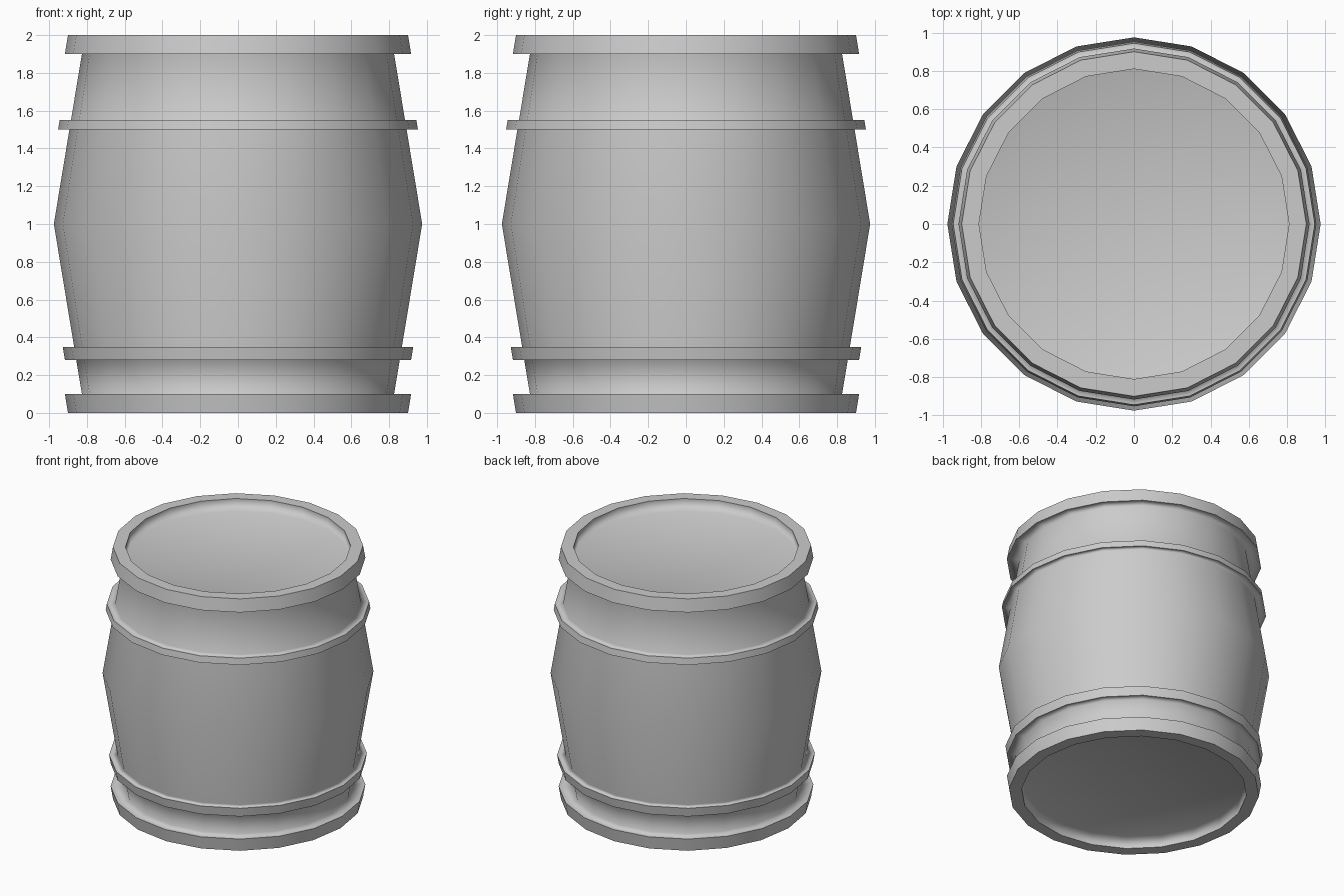
import bpy, bmesh
from math import cos, sin, pi, radians

if "Cube" in bpy.data.objects:
    bpy.data.objects.remove(bpy.data.objects["Cube"])

SIDES = 20
DEPTH = 0.1  # recess of both end caps


def stave(z):
    """Radius of the bulging wall at height z."""
    return 0.975 - 0.165 * abs(z - 1.0)


# Hoops and rims: bottom height, top height, thickness
hoops = [(0.0, 0.1, 0.09), (0.28, 0.35, 0.06), (1.5, 1.55, 0.06), (1.9, 2.0, 0.09)]

# Outer profile from the bottom cap to the top cap
profile = [(stave(0), DEPTH)]
for i, (z0, z1, t) in enumerate(hoops):
    profile += [(stave(z0), z0), (stave(z0) + t, z0),
                (stave(z1) + t, z1), (stave(z1), z1)]
    if i == 1:
        profile.append((stave(1.0), 1.0))  # widest ring
profile.append((stave(2), 2 - DEPTH))

# Lathe the profile into a closed barrel
bm = bmesh.new()
rings = [[bm.verts.new((r * cos(2 * pi * k / SIDES), r * sin(2 * pi * k / SIDES), z))
          for k in range(SIDES)] for r, z in profile]
for a, b in zip(rings, rings[1:]):
    for k in range(SIDES):
        n = (k + 1) % SIDES
        bm.faces.new((a[k], a[n], b[n], b[k]))
caps = [bm.faces.new(rings[0][::-1]), bm.faces.new(rings[-1])]
bmesh.ops.recalc_face_normals(bm, faces=bm.faces)
bmesh.ops.poke(bm, faces=caps)

# Smooth shading, with crisp outer hoop edges and soft inner corners
for f in bm.faces:
    f.smooth = True
for e in bm.edges:
    e.smooth = e.calc_face_angle_signed(0) < radians(30)

mesh = bpy.data.meshes.new("barrel")
bm.to_mesh(mesh)
bm.free()
barrel = bpy.data.objects.new("barrel", mesh)
bpy.context.collection.objects.link(barrel)

# Let the large faces dominate the shading
weighted = barrel.modifiers.new("weighted", 'WEIGHTED_NORMAL')
weighted.mode = 'FACE_AREA'
weighted.keep_sharp = True
